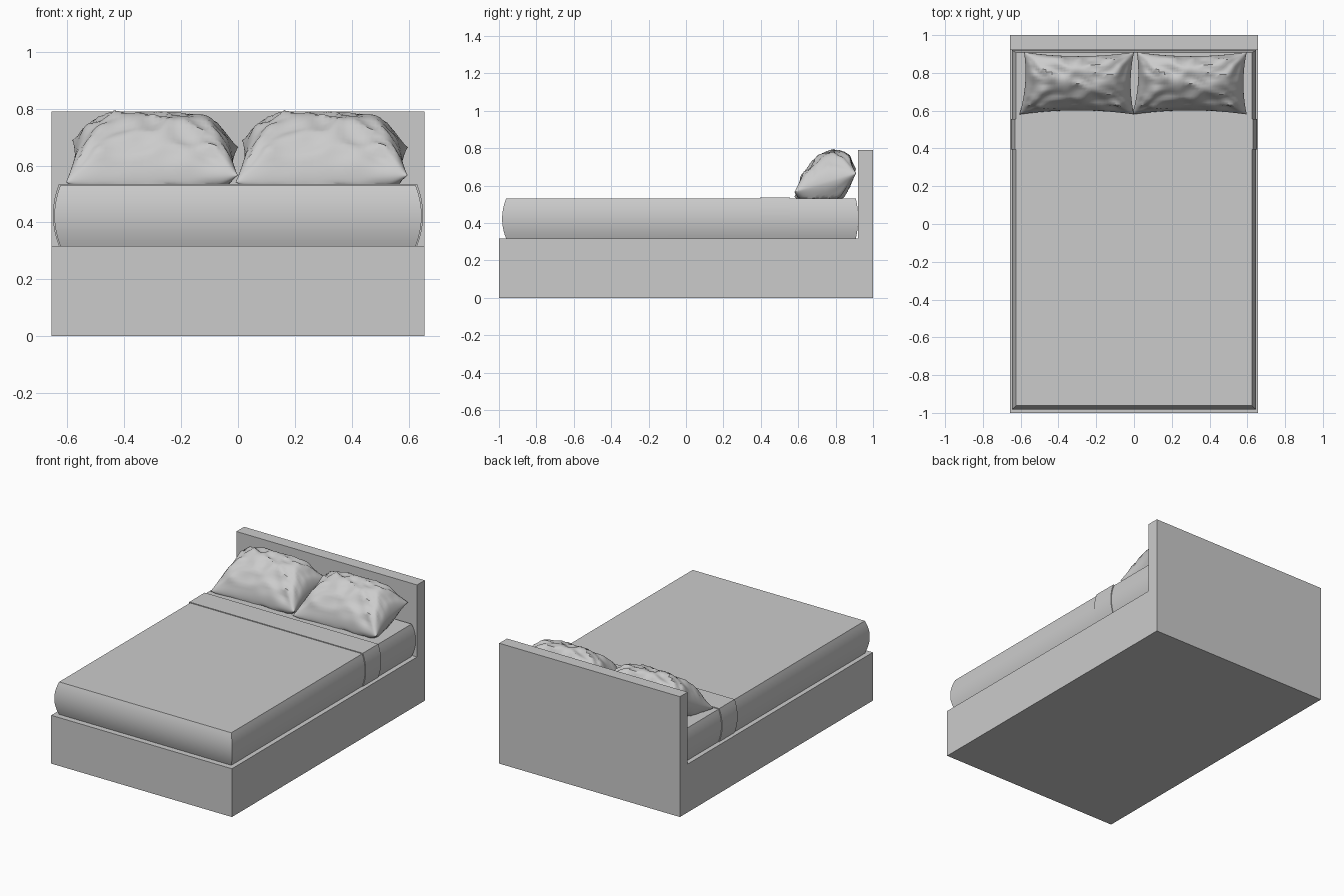
import bpy, bmesh, math
from mathutils import Vector, noise

if "Cube" in bpy.data.objects:
    bpy.data.objects.remove(bpy.data.objects["Cube"])

grey = bpy.data.materials.new("soft_grey")
grey.diffuse_color = (0.60, 0.60, 0.60, 1)
grey.use_nodes = True
grey.node_tree.nodes["Principled BSDF"].inputs["Base Color"].default_value = grey.diffuse_color


def make_object(name, bm, smooth=None):
    bmesh.ops.recalc_face_normals(bm, faces=bm.faces)
    mesh = bpy.data.meshes.new(name)
    bm.to_mesh(mesh)
    bm.free()
    mesh.materials.append(grey)
    ob = bpy.data.objects.new(name, mesh)
    bpy.context.collection.objects.link(ob)
    if smooth:
        bpy.ops.object.select_all(action='DESELECT')
        ob.select_set(True)
        bpy.context.view_layer.objects.active = ob
        bpy.ops.object.shade_smooth_by_angle(angle=math.radians(smooth))
    return ob


def bulged_slab(name, hx, y0, y1, z0, z1, bulge_x, bulge_y, steps=12):
    """Stack of rectangles whose sides swell outward along an arc."""
    bm = bmesh.new()
    rings = []
    for i in range(steps + 1):
        t = i / steps
        s = 1 - (2 * t - 1) ** 2
        x, a, b = hx + bulge_x * s, y0 - bulge_y * s, y1 + bulge_y * s * 0.6
        z = z0 + (z1 - z0) * t
        rings.append([bm.verts.new(p) for p in
                      ((-x, a, z), (x, a, z), (x, b, z), (-x, b, z))])
    for lo, hi in zip(rings, rings[1:]):
        for k in range(4):
            n = (k + 1) % 4
            bm.faces.new((lo[k], lo[n], hi[n], hi[k]))
    bm.faces.new(rings[0][::-1])
    bm.faces.new(rings[-1])
    return make_object(name, bm, 30)


# Bed base and headboard: one L-shaped side profile pushed across the width
HALF = 0.656
profile = [(-1, 0), (1, 0), (1, 0.79), (0.92, 0.79), (0.92, 0.317), (-1, 0.317)]
bm = bmesh.new()
side = bm.faces.new([bm.verts.new((-HALF, y, z)) for y, z in profile])
ext = bmesh.ops.extrude_face_region(bm, geom=[side])
bmesh.ops.translate(bm, vec=(2 * HALF, 0, 0),
                    verts=[g for g in ext["geom"] if isinstance(g, bmesh.types.BMVert)])
make_object("base_and_headboard", bm)

# Mattress with swollen sides, and the folded blanket band around it
bulged_slab("mattress", 0.625, -0.962, 0.908, 0.317, 0.53, 0.021, 0.021)
bulged_slab("folded_blanket", 0.63, 0.395, 0.555, 0.317, 0.535, 0.021, 0.0)

# Pillow: puffed grid, tilted up at the back, resting flat on the mattress
NU, NV = 48, 32
CX, CY, HW, HH, REST = -0.297, 0.745, 0.297, 0.165, 0.531


def folds(u, v, sign):
    """Creases fanning out of the corners plus broad crumples."""
    h = 0.0
    for cu in (-1, 1):
        for cv in (-1, 1):
            du, dv = (u - cu) * 1.7, v - cv
            r = math.hypot(du, dv)
            ang = math.atan2(abs(dv), abs(du) + 1e-6)
            h += 0.012 * math.sin(ang * 11 + cu * 2 + cv + sign) * r * math.exp(-1.6 * r) * 2
    n = noise.noise(Vector((u * 2.6 + v, v * 2.2 - u * 0.6, sign * 3.1)))
    return h + 0.035 * (0.25 - abs(n))


def pillow_point(u, v, sign):
    edge = (1 - u * u) * (1 - v * v)
    puff = ((1 - u ** 4) ** 0.62) * ((1 - v * v) ** 0.55)
    x = CX + HW * u * (1 - 0.06 * (1 - v * v)) + 0.012 * v * (1 - u) / 2
    y = CY + HH * v * (1 - 0.13 * (1 - u * u))
    z = 0.615 + 0.062 * v - 0.012 * u * v
    z += sign * puff * (0.158 if sign > 0 else 0.14)
    f = folds(u, v, sign) * min(1, edge * 5)
    z += sign * f
    y += f * v * 0.8
    return (x, y, max(z, REST))


bm = bmesh.new()
grids = []
for sign in (1, -1):
    grid = {}
    for i in range(NU + 1):
        for j in range(NV + 1):
            # Sine spacing packs rows near the seam
            u = math.sin((i / NU - 0.5) * math.pi)
            v = math.sin((j / NV - 0.5) * math.pi)
            on_seam = i in (0, NU) or j in (0, NV)
            if sign < 0 and on_seam:
                grid[i, j] = grids[0][i, j]
            else:
                grid[i, j] = bm.verts.new(pillow_point(u, v, sign))
    grids.append(grid)
    for i in range(NU):
        for j in range(NV):
            bm.faces.new((grid[i, j], grid[i + 1, j], grid[i + 1, j + 1], grid[i, j + 1]))
left = make_object("left_pillow", bm, 40)

# Second pillow is a copy beside the first
right = left.copy()
right.name = "right_pillow"
right.location.x = 0.597
bpy.context.collection.objects.link(right)
